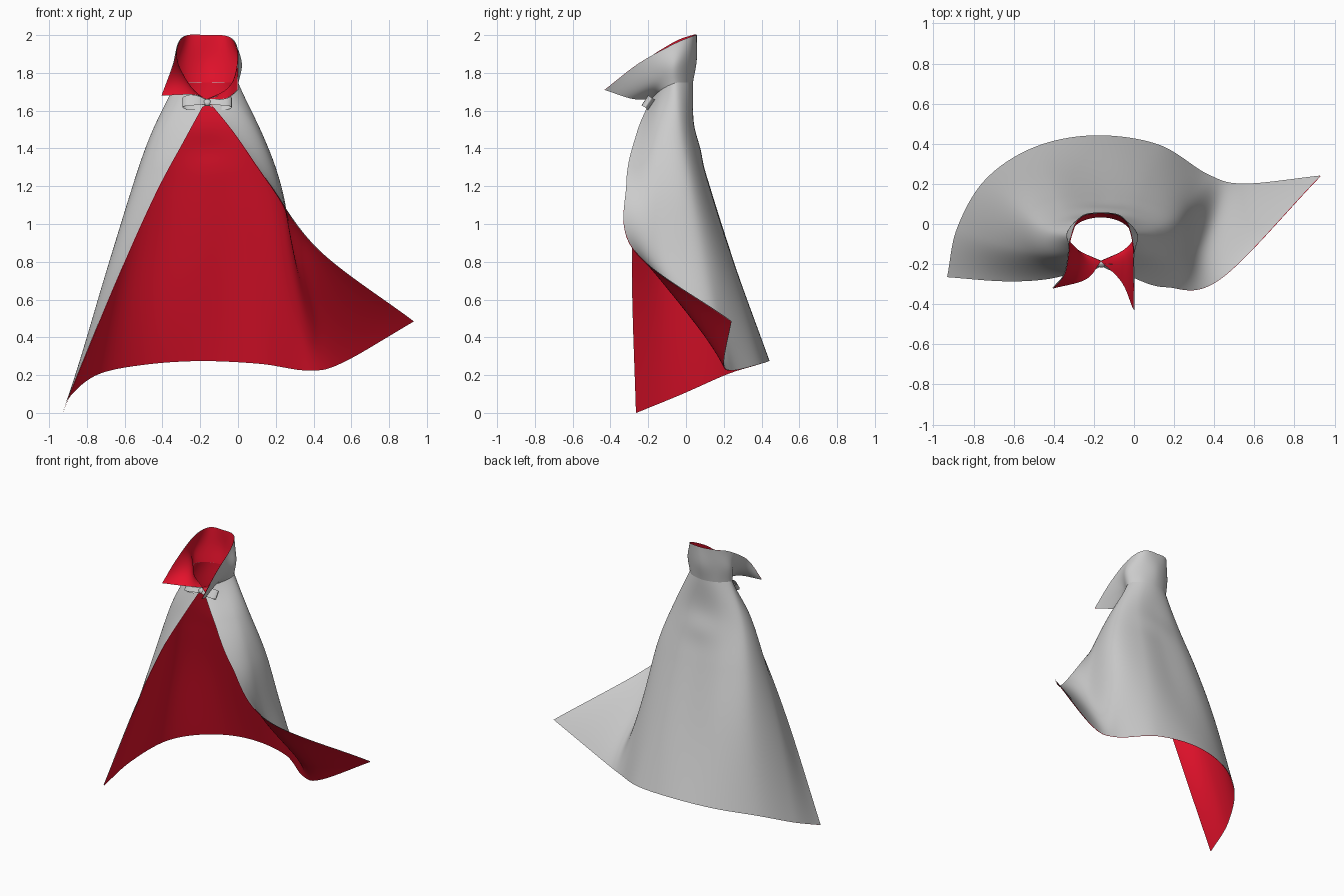
import bpy, bmesh, math
from mathutils import Vector

if "Cube" in bpy.data.objects:
    bpy.data.objects.remove(bpy.data.objects["Cube"])

red = bpy.data.materials.new("red_lining")
red.diffuse_color = (0.8, 0.006, 0.025, 1)
red.use_nodes = True
red.node_tree.nodes["Principled BSDF"].inputs["Base Color"].default_value = red.diffuse_color


def spline(pts, n):
    """Sample n+1 points on a smooth curve through pts."""
    p = [Vector(q) for q in pts]
    p = [2 * p[0] - p[1]] + p + [2 * p[-1] - p[-2]]
    out = []
    for k in range(n + 1):
        s = k / n * (len(pts) - 1)
        i = min(int(s), len(pts) - 2)
        t = s - i
        a, b, c, d = p[i:i + 4]
        out.append(0.5 * (2 * b + (c - a) * t + (2 * a - 5 * b + 4 * c - d) * t * t
                          + (3 * b - a - 3 * c + d) * t ** 3))
    return out


def sheet(name, grid, flip, offset=0, lining=False):
    """Smooth cloth sheet from a grid of points, moved along its normals.
    A lining is moved inward instead, turned over and coloured red."""
    bm = bmesh.new()
    vs = [[bm.verts.new(p) for p in row] for row in grid]
    for a, b in zip(vs, vs[1:]):
        for j in range(len(a) - 1):
            f = (a[j], b[j], b[j + 1], a[j + 1])
            bm.faces.new(f[::-1] if flip != lining else f)
    bm.normal_update()
    moves = [(v, v.normal * offset) for v in bm.verts]
    for v, m in moves:
        v.co += m
    for f in bm.faces:
        f.smooth = True
    me = bpy.data.meshes.new(name)
    bm.to_mesh(me)
    bm.free()
    if lining:
        me.materials.append(red)
    ob = bpy.data.objects.new(name, me)
    bpy.context.collection.objects.link(ob)
    return ob


def net(columns, nu, nv):
    """Grid[down][around] through control columns."""
    cols = [spline(c, nv) for c in columns]
    return [spline([c[k] for c in cols], nu) for k in range(nv + 1)]


# Cape: folds running from neck to hem, left front edge round to right front edge
cape = [
    [(-.165, -.185, 1.66), (-.28, -.235, 1.45), (-.44, -.275, 1.15), (-.65, -.285, .68), (-.93, -.265, 0)],
    [(-.28, -.13, 1.71), (-.43, -.15, 1.47), (-.56, -.13, 1.15), (-.71, -.09, .70), (-.88, -.02, .10)],
    [(-.33, -.06, 1.745), (-.45, -.03, 1.48), (-.54, .04, 1.18), (-.63, .13, .77), (-.74, .22, .205)],
    [(-.27, .01, 1.75), (-.34, .035, 1.48), (-.39, .125, 1.17), (-.44, .235, .80), (-.50, .38, .255)],
    [(-.165, .035, 1.75), (-.165, .045, 1.48), (-.17, .13, 1.17), (-.18, .25, .80), (-.20, .44, .275)],
    [(-.06, .01, 1.75), (.00, .035, 1.48), (.03, .12, 1.17), (.07, .23, .80), (.12, .395, .26)],
    [(.00, -.06, 1.745), (.115, -.03, 1.48), (.21, .03, 1.18), (.28, .11, .77), (.37, .245, .225)],
    [(-.05, -.13, 1.71), (.10, -.15, 1.49), (.22, -.16, 1.20), (.33, -.125, .76), (.55, .20, .265)],
    [(-.165, -.185, 1.66), (-.02, -.26, 1.48), (.16, -.315, 1.22), (.43, -.275, .86), (.93, .24, .485)],
]
grid = net(cape, 96, 64)
for row in grid:  # soft drape fold below the nape
    for p in row:
        if p.y > -.05:
            w = math.exp(-((p.x + .165) / .14) ** 2 - ((p.z - 1.40) / .09) ** 2)
            p.y += .012 * w
sheet("cape_outside", grid, True, .002)
sheet("cape_lining", grid, True, .002, lining=True)

# Collar: middle and top point above each neck point
collar_up = [
    [(-.24, -.275, 1.685), (-.405, -.32, 1.68)],
    [(-.285, -.145, 1.78), (-.345, -.24, 1.84)],
    [(-.335, -.06, 1.85), (-.315, -.07, 1.96)],
    [(-.28, .02, 1.87), (-.265, .035, 2.0)],
    [(-.165, .055, 1.87), (-.165, .055, 2.0)],
    [(-.05, .02, 1.87), (-.06, .035, 1.995)],
    [(.018, -.06, 1.85), (-.01, -.07, 1.95)],
    [(-.02, -.16, 1.77), (.0, -.25, 1.85)],
    [(-.06, -.29, 1.665), (.0, -.43, 1.71)],
]
collar = net([[c[0]] + up for c, up in zip(cape, collar_up)], 96, 24)
sheet("collar_outside", collar, False, .002)
sheet("collar_lining", collar, False, .002, lining=True)

# Bow: two ribbon loops widening outward, tilted back, plus a knot
centre, tilt = Vector((-.163, -.2, 1.643)), -.6


def place(ob):
    ob.location = centre
    ob.rotation_euler = (tilt, 0, 0)


path = spline([(.0, -.004, 0), (.05, -.02, 0), (.105, -.018, 0), (.13, 0, 0),
               (.105, .018, 0), (.05, .02, 0), (0, .004, 0)], 36)
for side, name in ((1, "bow_loop_right"), (-1, "bow_loop_left")):
    rows = []
    for k in range(7):
        t = k / 3 - 1
        rows.append([Vector((side * p.x, p.y, t * (.012 + .45 * p.x * (1 - p.x / .19))))
                     for p in path])
    place(sheet(name, rows, side > 0))

bpy.ops.mesh.primitive_uv_sphere_add(segments=24, ring_count=12, radius=1)
knot = bpy.context.object
knot.name = "bow_knot"
knot.scale = (.022, .016, .02)
place(knot)
bpy.ops.object.shade_smooth()
